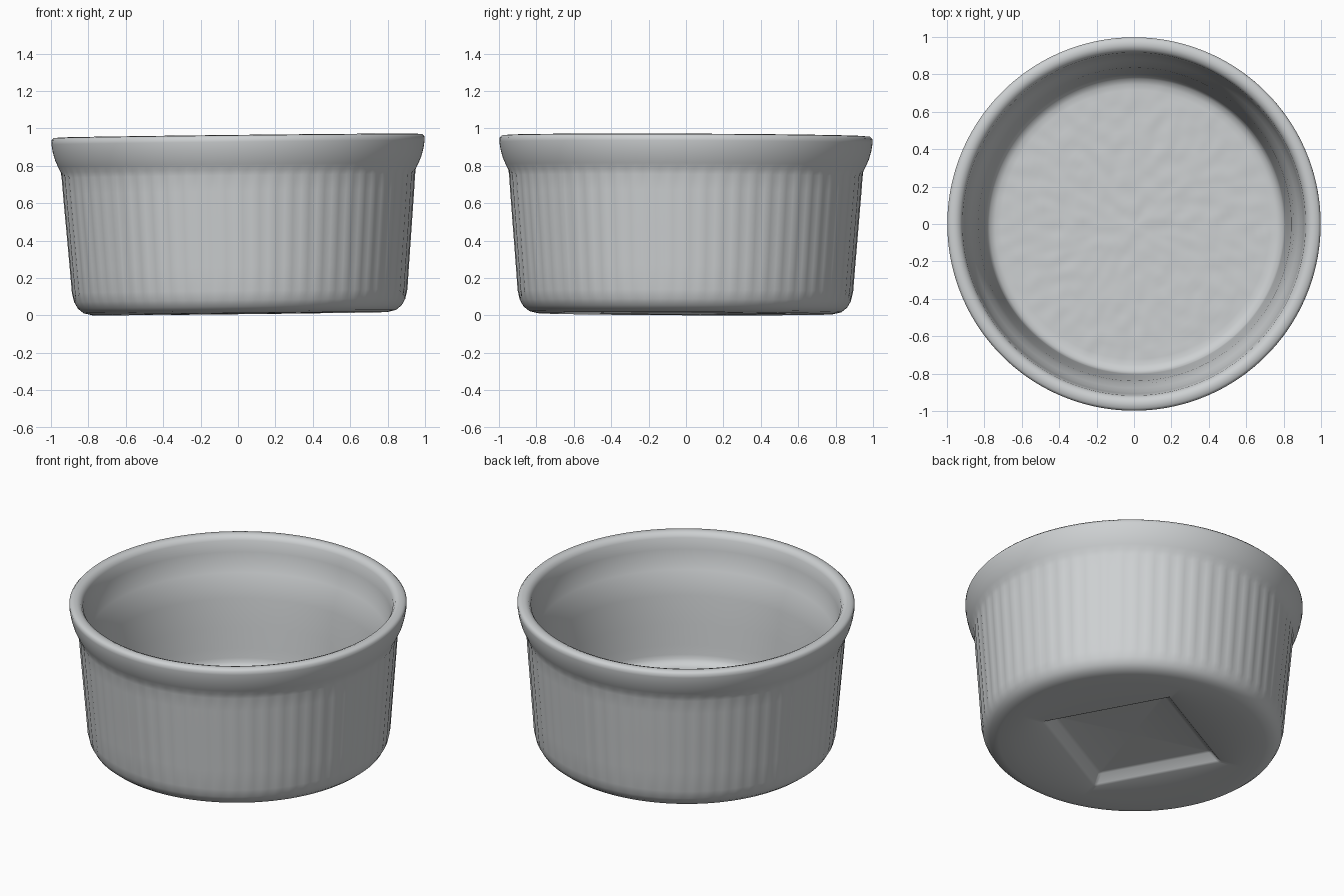
import bpy, bmesh, math
from mathutils import Matrix, Vector, noise

cube = bpy.data.objects.get("Cube")
if cube:
    bpy.data.objects.remove(cube, do_unlink=True)

FLUTES = 64
SEGMENTS = FLUTES * 4
TURN = math.radians(28)      # direction of the square foot recess
FLOOR = 0.15                 # height of the inner floor

# One glazed colour
glaze = bpy.data.materials.new("pale grey glaze")
colour = (0.61, 0.63, 0.64, 1)
glaze.use_nodes = True
glaze.diffuse_color = colour
glaze.node_tree.nodes["Principled BSDF"].inputs["Base Color"].default_value = colour

# Profile of the dish: (radius, height, kind), from the underside round to the inner floor
profile = [
    (0.34, 0.055, "square"), (0.36, 0.05, "square"),
    (0.395, 0.008, "square"), (0.41, 0.0, "square"),
    (0.70, 0.0, "plain"), (0.79, 0.0, "plain"), (0.835, 0.011, "plain"),
    (0.865, 0.035, "plain"), (0.885, 0.07, "plain"), (0.894, 0.12, "flute"),
    (0.904, 0.25, "flute"), (0.92, 0.45, "flute"), (0.936, 0.65, "flute"),
    (0.942, 0.735, "flute"), (0.949, 0.765, "plain"), (0.964, 0.795, "plain"),
    (0.979, 0.83, "plain"), (0.991, 0.873, "plain"), (0.998, 0.915, "plain"),
    (0.998, 0.936, "plain"), (0.985, 0.949, "plain"), (0.955, 0.952, "plain"),
    (0.931, 0.943, "plain"), (0.917, 0.92, "plain"), (0.907, 0.85, "plain"),
    (0.897, 0.785, "plain"), (0.876, 0.73, "plain"), (0.853, 0.67, "plain"),
    (0.837, 0.58, "plain"), (0.818, 0.40, "plain"), (0.805, 0.27, "plain"),
    (0.799, 0.21, "plain"), (0.795, 0.185, "plain"), (0.78, 0.163, "plain"),
    (0.75, FLOOR, "plain"),
]
# The inner floor is divided finely enough to carry a slight unevenness
profile += [(0.75 * (1 - i / 24), FLOOR, "floor") for i in range(1, 24)]


def ring_point(radius, height, kind, step):
    """Place one point of a ring: round, square, fluted or uneven."""
    angle = math.tau * step / SEGMENTS
    if kind == "square":
        radius /= max(abs(math.cos(angle)), abs(math.sin(angle)))
    if kind == "flute":
        radius += 0.003 * math.cos(FLUTES * angle)
    point = Vector((radius * math.cos(angle + TURN), radius * math.sin(angle + TURN), height))
    if kind == "floor":
        point.z += 0.004 * noise.noise(point * 14)
    return point


# Dish: stacked rings closed at both centres
bm = bmesh.new()
rings = [[bm.verts.new(ring_point(*row, s)) for s in range(SEGMENTS)] for row in profile]
for lower, upper in zip(rings, rings[1:]):
    for s in range(SEGMENTS):
        t = (s + 1) % SEGMENTS
        bm.faces.new((lower[s], lower[t], upper[t], upper[s]))
for ring, height in ((rings[0], profile[0][1]), (rings[-1], FLOOR)):
    centre = bm.verts.new((0, 0, height))
    for s in range(SEGMENTS):
        bm.faces.new((ring[s], ring[(s + 1) % SEGMENTS], centre))
bmesh.ops.recalc_face_normals(bm, faces=bm.faces)

# The dish leans very slightly, then is centred and set on the ground
bm.transform(Matrix.Rotation(-0.011, 4, "Y") @ Matrix.Rotation(-0.004, 4, "X"))
low = [min(v.co[i] for v in bm.verts) for i in range(3)]
high = [max(v.co[i] for v in bm.verts) for i in range(3)]
bm.transform(Matrix.Translation((-(low[0] + high[0]) / 2, -(low[1] + high[1]) / 2, -low[2])))

mesh = bpy.data.meshes.new("baking_dish")
bm.to_mesh(mesh)
bm.free()
mesh.materials.append(glaze)
dish = bpy.data.objects.new("baking_dish", mesh)
bpy.context.collection.objects.link(dish)

# Smooth glaze
bpy.ops.object.select_all(action="DESELECT")
dish.select_set(True)
bpy.context.view_layer.objects.active = dish
bpy.ops.object.shade_smooth_by_angle(angle=math.radians(50))
